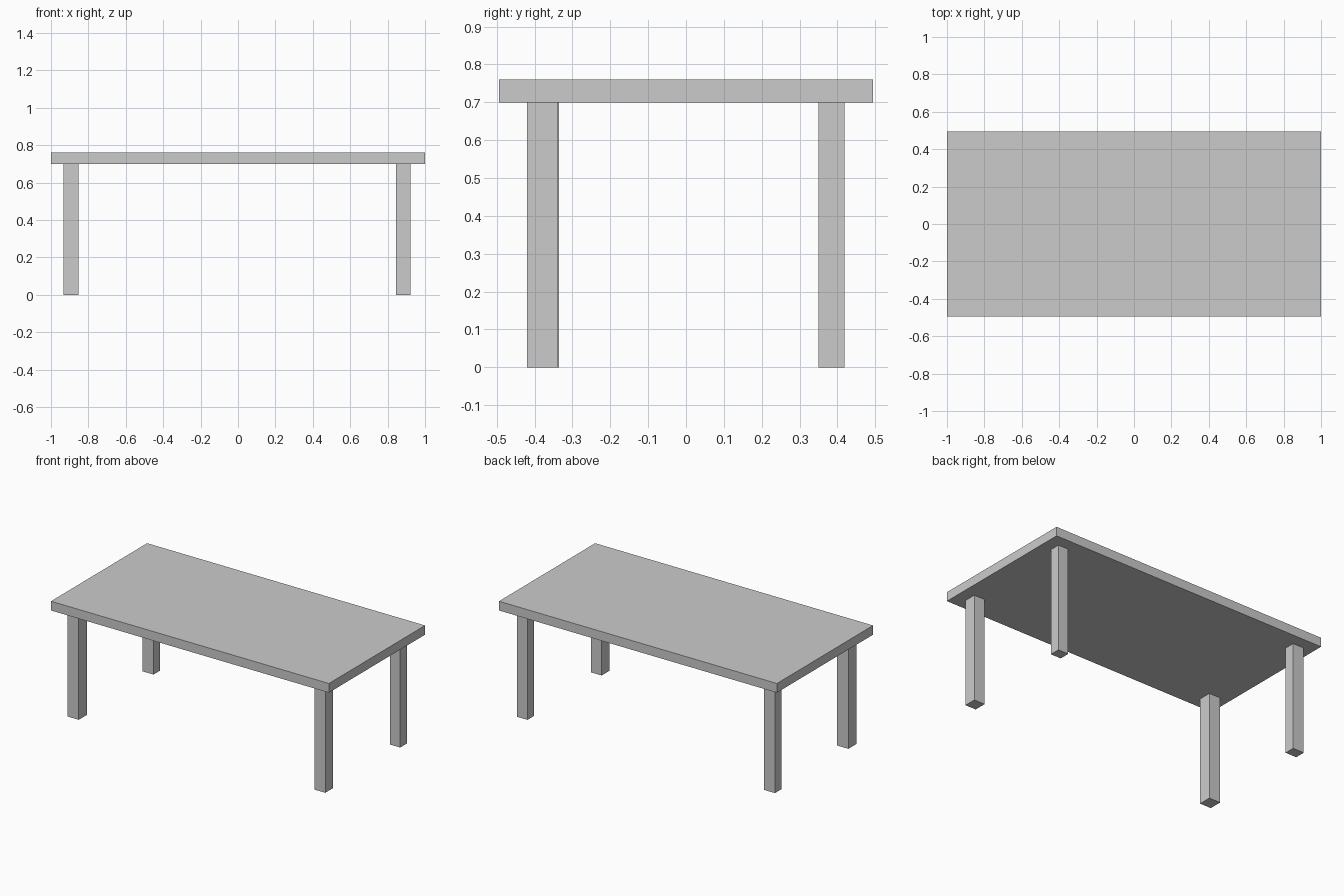
import bpy

if "Cube" in bpy.data.objects:
    bpy.data.objects.remove(bpy.data.objects["Cube"])


def box(name, x, y, z):
    """Add a box spanning the given (min, max) ranges."""
    spans = (x, y, z)
    bpy.ops.mesh.primitive_cube_add(size=1, location=[(a + b) / 2 for a, b in spans])
    obj = bpy.context.object
    obj.name = obj.data.name = name
    obj.scale = [b - a for a, b in spans]
    bpy.ops.object.transform_apply(location=False, rotation=False, scale=True)
    return obj


UNDERSIDE = 0.70

# Table top slab
box("table_top", (-1.0, 1.0), (-0.494, 0.494), (UNDERSIDE, 0.76))

# Four square legs, slightly uneven in thickness
legs = {
    "front_left_leg": ((-0.933, -0.852), (-0.42, -0.336)),
    "front_right_leg": ((0.845, 0.922), (-0.42, -0.34)),
    "back_left_leg": ((-0.933, -0.853), (0.35, 0.418)),
    "back_right_leg": ((0.848, 0.922), (0.35, 0.418)),
}
for name, (x, y) in legs.items():
    box(name, x, y, (0.0, UNDERSIDE))
